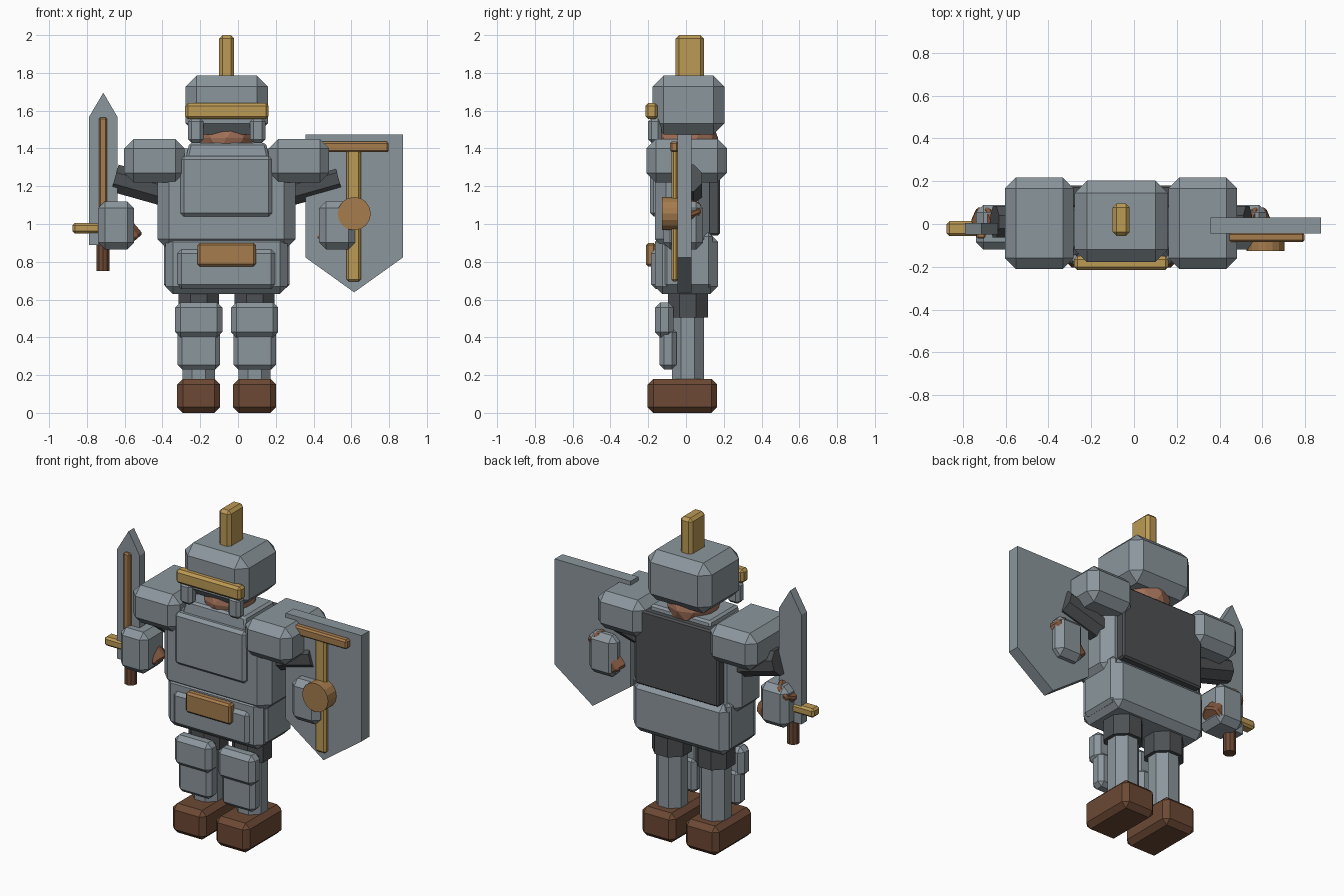
import bpy, bmesh, math
from mathutils import Vector, Matrix

if "Cube" in bpy.data.objects:
    bpy.data.objects.remove(bpy.data.objects["Cube"])

CX = -0.06  # body centre line


def mat(name, rgb):
    m = bpy.data.materials.new(name)
    m.diffuse_color = (*rgb, 1)
    m.use_nodes = True
    m.node_tree.nodes["Principled BSDF"].inputs["Base Color"].default_value = m.diffuse_color
    return m


STEEL = mat("steel", (0.26, 0.305, 0.335))
DARK = mat("dark_cloth", (0.075, 0.082, 0.088))
GOLD = mat("gold", (0.50, 0.32, 0.09))
COPPER = mat("copper", (0.38, 0.20, 0.075))
BOOT = mat("boot_leather", (0.15, 0.066, 0.034))
HAND = mat("glove_leather", (0.23, 0.10, 0.05))
SKIN = mat("skin", (0.36, 0.165, 0.10))


def finish(bm, name, material):
    bmesh.ops.recalc_face_normals(bm, faces=bm.faces)
    me = bpy.data.meshes.new(name)
    bm.to_mesh(me)
    bm.free()
    me.materials.append(material)
    ob = bpy.data.objects.new(name, me)
    bpy.context.collection.objects.link(ob)
    return ob


def chamfer(bm, width):
    if width > 0:
        bmesh.ops.bevel(bm, geom=bm.edges[:], offset=width, segments=1,
                        affect='EDGES', clamp_overlap=True)


def box(name, x, y, z, material, bevel=0.02, top=1.0):
    """Chamfered box from (min, max) ranges, optionally narrowed at the top."""
    bm = bmesh.new()
    bmesh.ops.create_cube(bm, size=1)
    size = Vector((x[1] - x[0], y[1] - y[0], z[1] - z[0]))
    mid = Vector((x[0] + x[1], y[0] + y[1], z[0] + z[1])) / 2
    for v in bm.verts:
        k = top if v.co.z > 0 else 1
        v.co = mid + Vector((v.co.x * size.x * k, v.co.y * size.y * k, v.co.z * size.z))
    chamfer(bm, bevel)
    return finish(bm, name, material)


def rod(name, a, b, r, sides, material, bevel=0.0, turn=0.0):
    """Prism between two points."""
    a, b = Vector(a), Vector(b)
    d = b - a
    bm = bmesh.new()
    bmesh.ops.create_cone(bm, cap_ends=True, segments=sides, radius1=r, radius2=r, depth=d.length)
    chamfer(bm, bevel)
    rot = d.to_track_quat('Z', 'Y').to_matrix().to_4x4()
    bm.transform(Matrix.Translation((a + b) / 2) @ rot @ Matrix.Rotation(turn, 4, 'Z'))
    return finish(bm, name, material)


def slab(name, outline, y, material):
    """Front outline in x, z extruded through y."""
    bm = bmesh.new()
    face = bm.faces.new([bm.verts.new((px, y[0], pz)) for px, pz in outline])
    ext = bmesh.ops.extrude_face_region(bm, geom=[face])
    for v in ext["geom"]:
        if isinstance(v, bmesh.types.BMVert):
            v.co.y = y[1]
    return finish(bm, name, material)


def span(side, near, far):
    """x range on one side of the body centre."""
    return tuple(sorted((CX + side * near, CX + side * far)))


# Head and helmet
bm = bmesh.new()
bmesh.ops.create_icosphere(bm, subdivisions=2, radius=1)
bm.transform(Matrix.Translation((CX, 0.01, 1.455)) @ Matrix.Diagonal((0.15, 0.16, 0.14, 1)))
finish(bm, "head", SKIN)
box("helmet", (-0.278, 0.158), (-0.178, 0.203), (1.475, 1.785), STEEL, 0.058)
box("plume", (-0.10, -0.02), (-0.055, 0.095), (1.74, 2.0), GOLD, 0.018)
box("brow_band", (-0.28, 0.162), (-0.215, -0.15), (1.555, 1.64), GOLD, 0.015)

# Torso
box("collar", (-0.28, 0.17), (-0.16, 0.15), (1.33, 1.43), STEEL, 0.012, 0.9)
box("torso", (-0.426, 0.304), (-0.165, 0.125), (0.86, 1.40), STEEL, 0.06)
box("chest_plate", (-0.305, 0.18), (-0.19, -0.12), (1.04, 1.36), STEEL, 0.018)
box("back_panel", (-0.345, 0.225), (0.08, 0.18), (0.94, 1.40), DARK, 0.01)

# Hips
box("skirt", (-0.385, 0.262), (-0.165, 0.17), (0.63, 0.945), STEEL, 0.04)
box("front_apron", (-0.325, 0.20), (-0.185, -0.10), (0.655, 0.87), STEEL, 0.025)
box("buckle", (-0.214, 0.094), (-0.212, -0.16), (0.775, 0.90), COPPER, 0.012)

# Parts on both sides
for s, tag in ((-1, "right"), (1, "left")):
    box(f"{tag}_cheek_guard", span(s, 0.123, 0.205), (-0.20, -0.13), (1.43, 1.56), STEEL, 0.018)
    box(f"{tag}_pauldron", span(s, 0.222, 0.543), (-0.21, 0.217), (1.22, 1.45), STEEL, 0.05)
    box(f"{tag}_hip_plate", span(s, 0.285, 0.333), (-0.12, 0.14), (0.66, 0.955), STEEL, 0.02)

    # Arm
    rod(f"{tag}_upper_arm", (CX + s * 0.28, 0.01, 1.155), (CX + s * 0.592, 0.01, 1.243),
        0.08, 8, DARK, 0.0, math.pi / 8)
    rod(f"{tag}_hand", (CX + s * 0.655, 0.015, 1.095), (CX + s * 0.495, 0.015, 0.905),
        0.073, 6, HAND, 0.012)
    box(f"{tag}_gauntlet", span(s, 0.49, 0.68), (-0.12, 0.09), (0.865, 1.12), STEEL, 0.036)

    # Leg
    lx = CX + s * 0.148
    rod(f"{tag}_thigh", (lx, 0.01, 0.505), (lx, 0.01, 0.70), 0.115, 8, DARK, 0.0, math.pi / 8)
    rod(f"{tag}_lower_leg", (lx, 0.01, 0.14), (lx, 0.01, 0.52), 0.092, 8, STEEL, 0.0, math.pi / 8)
    box(f"{tag}_knee_guard", (lx - 0.125, lx + 0.125), (-0.164, -0.065), (0.40, 0.585), STEEL, 0.028)
    box(f"{tag}_shin_guard", (lx - 0.112, lx + 0.112), (-0.14, -0.05), (0.23, 0.45), STEEL, 0.024)
    box(f"{tag}_boot", (lx - 0.114, lx + 0.114), (-0.203, 0.165), (0.0, 0.18), BOOT, 0.03)

# Sword
slab("sword_blade", [(-0.79, 0.89), (-0.637, 0.89), (-0.637, 1.565), (-0.713, 1.695), (-0.79, 1.565)],
     (-0.048, 0.005), STEEL)
box("blade_strip", (-0.737, -0.694), (-0.068, -0.04), (1.0, 1.565), COPPER, 0.008)
box("crossguard", (-0.876, -0.56), (-0.057, 0.013), (0.95, 1.005), GOLD, 0.012)
rod("sword_grip", (-0.715, -0.022, 0.75), (-0.715, -0.022, 1.08), 0.037, 10, BOOT)

# Shield
slab("shield", [(0.357, 1.475), (0.357, 0.823), (0.615, 0.638), (0.874, 0.823), (0.874, 1.475)],
     (-0.045, 0.03), STEEL)
box("shield_crossbar", (0.433, 0.798), (-0.085, -0.04), (1.38, 1.437), COPPER, 0.01)
box("shield_upright", (0.574, 0.65), (-0.078, -0.04), (0.695, 1.40), GOLD, 0.012)
rod("shield_boss", (0.615, -0.127, 1.055), (0.615, -0.04, 1.055), 0.088, 16, COPPER)
